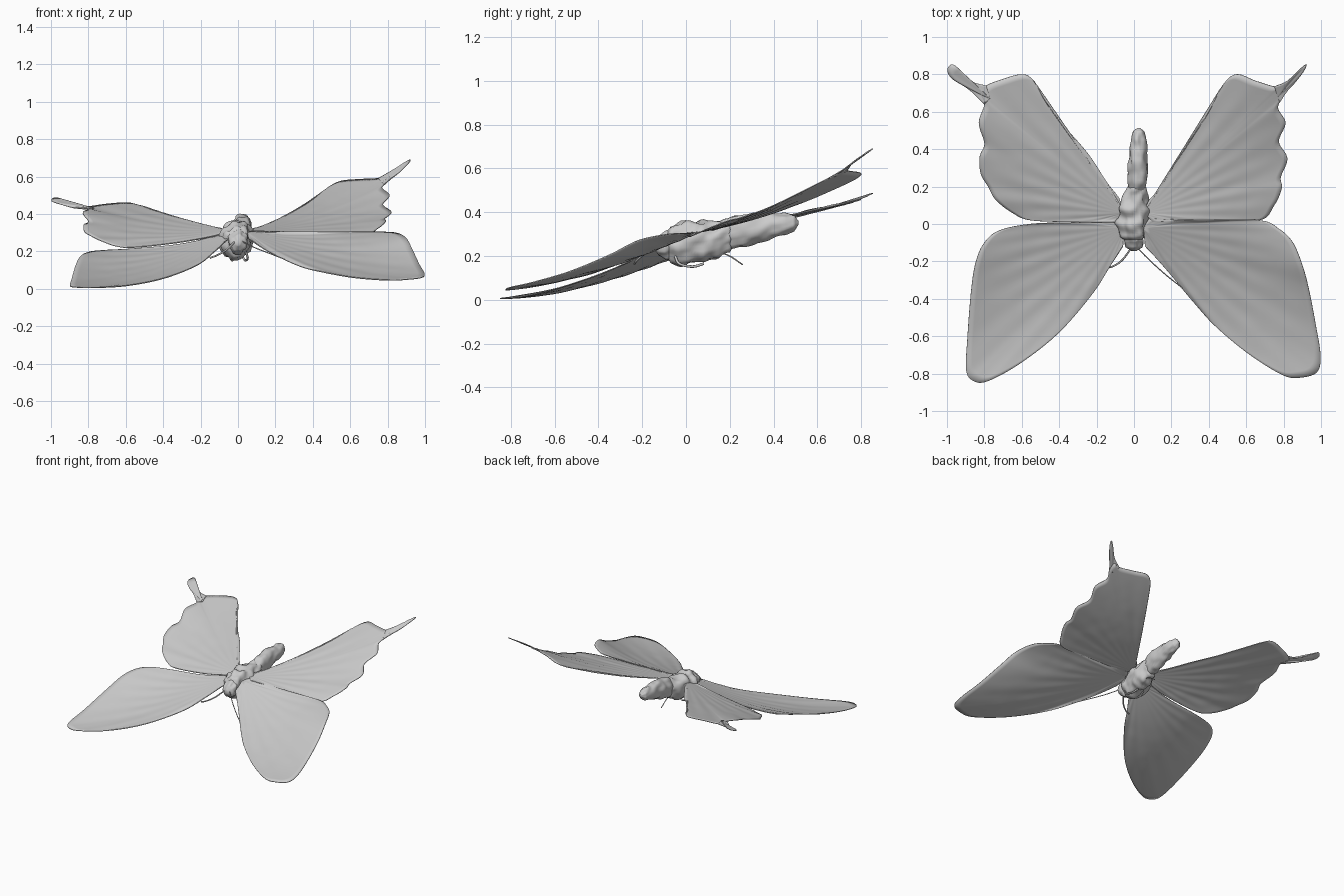
import bpy, bmesh, math
from mathutils import Vector, noise


def spline(points, steps):
    """Catmull-Rom resampling of an open list of tuples."""
    p = [Vector(q) for q in points]
    p = [2 * p[0] - p[1]] + p + [2 * p[-1] - p[-2]]
    out = []
    for i in range(1, len(p) - 2):
        a, b, c, d = p[i - 1:i + 3]
        for s in range(steps):
            t = s / steps
            out.append(0.5 * (2 * b + (c - a) * t + (2 * a - 5 * b + 4 * c - d) * t * t
                              + (3 * b - a - 3 * c + d) * t ** 3))
    return out + [p[-2]]


def fit_height(points):
    """Least-squares quadratic height z(x, y) through the points."""
    def terms(v):
        return [1, v.x, v.y, v.x * v.x, v.x * v.y, v.y * v.y]
    m = [[1e-6 * (i == j) for j in range(7)] for i in range(6)]
    for v in points:
        row = terms(v) + [v.z]
        for i in range(6):
            for j in range(7):
                m[i][j] += row[i] * row[j]
    for i in range(6):
        m[i] = [c / m[i][i] for c in m[i]]
        for k in range(6):
            if k != i:
                m[k] = [a - m[k][i] * b for a, b in zip(m[k], m[i])]
    return lambda v: sum(r[6] * t for r, t in zip(m, terms(v)))


def make_object(name, bm):
    bmesh.ops.recalc_face_normals(bm, faces=bm.faces[:])
    mesh = bpy.data.meshes.new(name)
    bm.to_mesh(mesh)
    bm.free()
    for f in mesh.polygons:
        f.use_smooth = True
    ob = bpy.data.objects.new(name, mesh)
    bpy.context.collection.objects.link(ob)
    return ob


def wing(name, root, outline, rows=26, tail=False):
    """Membrane fanned from the root to an outline on a smooth height surface."""
    root = Vector(root)
    edge = spline(outline, 8)
    height = fit_height(edge + [root] * 8)
    bm = bmesh.new()
    centre = bm.verts.new(root)
    cols = []
    for e in edge:
        ang = math.atan2(e.y - root.y, e.x - root.x)
        col = []
        for r in range(1, rows + 1):
            t = r / rows
            v = root.lerp(e, t)
            if not tail:
                v.z = (height(v) + (e.z - height(e)) * t ** 4
                       + (root.z - height(root)) * (1 - t) ** 4)
                fade = math.sin(math.pi * t) * t
                v.z += fade * (0.002 * math.sin(ang * 38) + 0.003 * noise.noise(v * 12))
            col.append(bm.verts.new(v))
        cols.append(col)
    for a, b in zip(cols, cols[1:]):
        bm.faces.new((centre, a[0], b[0]))
        for r in range(rows - 1):
            bm.faces.new((a[r], a[r + 1], b[r + 1], b[r]))
    mod = make_object(name, bm).modifiers.new("thickness", 'SOLIDIFY')
    mod.thickness = 0.005
    mod.offset = 0


def body_part(name, stations, bump, seg=28, n=6):
    """Lumpy loft along y; each station is y, centre x, centre z, radius x, radius z."""
    bm = bmesh.new()
    rings = []
    fine = [[p + (q - p) * s / n for p, q in zip(a, b)]
            for a, b in zip(stations, stations[1:]) for s in range(n)]
    for y, cx, cz, rx, rz in fine + [stations[-1]]:
        ring = []
        for i in range(seg):
            a = 2 * math.pi * i / seg
            c, s = math.cos(a), math.sin(a)
            k = 1 + bump * noise.noise(Vector((c * 1.8, y * 20, s * 1.8)))
            ring.append(bm.verts.new((cx + rx * c * k, y, cz + rz * s * k)))
        rings.append(ring)
    for a, b in zip(rings, rings[1:]):
        for i in range(seg):
            j = (i + 1) % seg
            bm.faces.new((a[i], a[j], b[j], b[i]))
    bm.faces.new(rings[0])
    bm.faces.new(rings[-1])
    make_object(name, bm)


def thread(name, points, radius):
    """Thin round limb along a path."""
    cu = bpy.data.curves.new(name, 'CURVE')
    cu.dimensions = '3D'
    cu.bevel_depth = radius
    cu.bevel_resolution = 2
    cu.use_fill_caps = True
    sp = cu.splines.new('POLY')
    path = spline(points, 5)
    sp.points.add(len(path) - 1)
    for p, v in zip(sp.points, path):
        p.co = (*v, 1)
    bpy.context.collection.objects.link(bpy.data.objects.new(name, cu))


# Forewings
wing("left_forewing", (-0.05, -0.02, 0.29), [
    (-0.06, -0.12, .26), (-0.13, -0.23, .195), (-0.22, -0.37, .125), (-0.4, -0.58, .055),
    (-0.6, -0.74, .016), (-0.78, -0.84, .006), (-0.86, -0.838, .008), (-0.897, -0.78, .016),
    (-0.89, -0.6, .05), (-0.87, -0.35, .12), (-0.845, -0.2, .17), (-0.8, -0.1, .195),
    (-0.72, -0.035, .205), (-0.55, 0.0, .215), (-0.3, 0.01, .24), (-0.08, 0.03, .29)])
wing("right_forewing", (0.05, -0.02, 0.30), [
    (0.06, -0.12, .265), (0.17, -0.24, .195), (0.33, -0.43, .12), (0.45, -0.56, .09),
    (0.62, -0.70, .06), (0.8, -0.81, .046), (0.9, -0.82, .05), (0.98, -0.79, .06),
    (0.997, -0.7, .08), (0.97, -0.53, .13), (0.935, -0.35, .205), (0.9, -0.22, .27),
    (0.85, -0.1, .297), (0.78, -0.03, .303), (0.67, 0.02, .303), (0.35, 0.02, .305),
    (0.08, 0.03, .305)])

# Hindwings with scalloped rim
wing("left_hindwing", (-0.05, 0.06, 0.31), [
    (-0.1, 0.01, .29), (-0.3, 0.01, .25), (-0.55, 0.02, .222), (-0.65, 0.06, .228),
    (-0.74, 0.13, .26), (-0.78, 0.2, .28), (-0.82, 0.27, .305), (-0.825, 0.36, .34),
    (-0.8, 0.43, .36), (-0.83, 0.54, .405), (-0.8, 0.64, .425), (-0.82, 0.7, .435),
    (-0.79, 0.74, .44), (-0.7, 0.775, .453), (-0.6, 0.8, .46),
    (-0.54, 0.77, .45), (-0.47, 0.65, .43), (-0.37, 0.52, .395), (-0.25, 0.38, .36),
    (-0.15, 0.23, .335), (-0.08, 0.14, .32)])
wing("right_hindwing", (0.05, 0.06, 0.31), [
    (0.1, 0.01, .305), (0.4, 0.02, .295), (0.67, 0.02, .29), (0.75, 0.1, .325),
    (0.79, 0.19, .36), (0.785, 0.25, .375), (0.82, 0.35, .41), (0.775, 0.44, .45),
    (0.81, 0.54, .50), (0.77, 0.62, .54), (0.80, 0.69, .575), (0.80, 0.74, .60),
    (0.75, 0.735, .59), (0.65, 0.765, .585), (0.55, 0.8, .575), (0.48, 0.75, .54),
    (0.4, 0.6, .48), (0.3, 0.45, .42), (0.2, 0.29, .365), (0.13, 0.18, .335),
    (0.08, 0.13, .32)])

# Hindwing tails
wing("left_tail", (-0.77, 0.67, .43), [
    (-0.8, 0.64, .425), (-0.89, 0.725, .435), (-0.975, 0.78, .46), (-0.998, 0.825, .475),
    (-0.97, 0.853, .487), (-0.92, 0.81, .465), (-0.86, 0.76, .445), (-0.79, 0.74, .44)],
    rows=6, tail=True)
wing("right_tail", (0.77, 0.68, .565), [
    (0.78, 0.65, .555), (0.82, 0.71, .59), (0.86, 0.755, .62), (0.91, 0.82, .67),
    (0.922, 0.853, .69), (0.89, 0.83, .675), (0.82, 0.765, .63), (0.75, 0.735, .59)],
    rows=6, tail=True)

# Body: head, thorax and abdomen
body_part("head", [
    (-0.145, 0, .245, .012, .015), (-0.125, 0, .245, .04, .045),
    (-0.09, 0, .25, .055, .065), (-0.04, 0, .255, .05, .06)], 0.3)
body_part("thorax", [
    (-0.10, 0, .255, .03, .04), (-0.07, -.005, .255, .07, .08), (0, -.01, .26, .085, .10),
    (0.08, -.005, .265, .085, .095), (0.15, .01, .28, .065, .085), (0.2, .015, .29, .048, .07),
    (0.23, .015, .295, .015, .02)], 0.3)
body_part("abdomen", [
    (0.15, .015, .29, .035, .05), (0.22, .018, .31, .05, .075), (0.3, .02, .327, .053, .073),
    (0.38, .023, .337, .048, .062), (0.45, .025, .345, .042, .05),
    (0.495, .025, .35, .03, .035), (0.513, .025, .352, .008, .01)], 0.2)

# Antennae and legs
thread("left_antenna", [(-0.01, -0.12, .26), (-0.06, -0.19, .21), (-0.11, -0.225, .18),
                        (-0.15, -0.235, .165)], .005)
thread("right_antenna", [(0.01, -0.12, .26), (0.09, -0.2, .22), (0.18, -0.28, .185),
                         (0.27, -0.35, .15)], .003)
thread("rear_leg", [(0.03, 0.12, .22), (0.03, 0.19, .205), (0.03, 0.26, .16)], .003)
for side, x in (("left", -0.03), ("right", 0.04)):
    thread(side + "_front_leg", [(x, -0.05, .2), (x * 1.3, -0.03, .165),
                                 (x, 0.03, .152), (x * 0.7, 0.08, .165)], .006)
